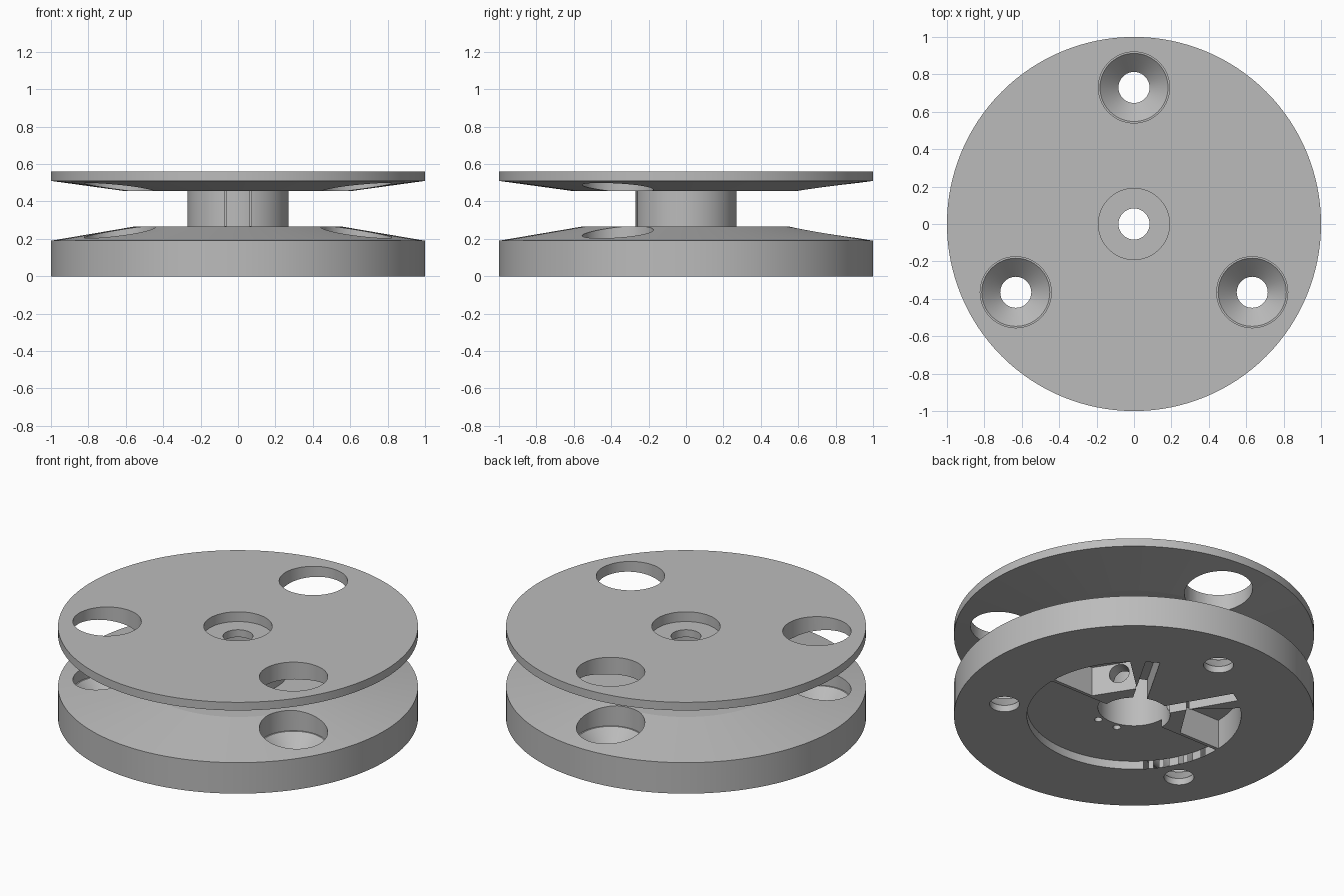
import bpy, bmesh
from math import radians, cos, sin, pi
from mathutils import Vector, Matrix

cube = bpy.data.objects.get("Cube")
if cube:
    bpy.data.objects.remove(cube, do_unlink=True)

grey = bpy.data.materials.new("plain_grey")
grey.use_nodes = True
COLOUR = (0.5, 0.5, 0.5, 1)
grey.diffuse_color = COLOUR
grey.node_tree.nodes["Principled BSDF"].inputs["Base Color"].default_value = COLOUR


def make_object(name, bm):
    bmesh.ops.recalc_face_normals(bm, faces=bm.faces)
    mesh = bpy.data.meshes.new(name)
    bm.to_mesh(mesh)
    bm.free()
    mesh.materials.append(grey)
    obj = bpy.data.objects.new(name, mesh)
    bpy.context.collection.objects.link(obj)
    return obj


def lathe(name, profile, steps, offset=(0, 0, 0)):
    """Revolve a closed (radius, height) profile about z; radius 0 is the axis."""
    bm = bmesh.new()
    verts = [bm.verts.new((r, 0, z)) for r, z in profile]
    edges = [bm.edges.new((a, b)) for a, b in zip(verts, verts[1:] + verts[:1])]
    bmesh.ops.spin(bm, geom=verts + edges, axis=(0, 0, 1), cent=(0, 0, 0),
                   angle=2 * pi, steps=steps)
    bmesh.ops.remove_doubles(bm, verts=bm.verts, dist=1e-5)
    bmesh.ops.dissolve_degenerate(bm, edges=bm.edges, dist=1e-6)
    bmesh.ops.translate(bm, verts=bm.verts, vec=offset)
    return make_object(name, bm)


def cylinder(name, radius, z0, z1, x=0, y=0, steps=64):
    bm = bmesh.new()
    bmesh.ops.create_cone(bm, cap_ends=True, segments=steps, radius1=radius,
                          radius2=radius, depth=z1 - z0,
                          matrix=Matrix.Translation((x, y, (z0 + z1) / 2)))
    return make_object(name, bm)


def prism(name, points, z0, z1):
    bm = bmesh.new()
    face = bm.faces.new([bm.verts.new((x, y, z0)) for x, y in points])
    top = bmesh.ops.extrude_face_region(bm, geom=[face])["geom"]
    bmesh.ops.translate(bm, verts=[v for v in top if isinstance(v, bmesh.types.BMVert)],
                        vec=(0, 0, z1 - z0))
    return make_object(name, bm)


def bar(name, length, start, width, z0, z1, angle):
    """Box running outward along a radial direction."""
    d = Vector((cos(angle), sin(angle)))
    n = Vector((-d.y, d.x)) * width / 2
    a, b = d * start, d * (start + length)
    return prism(name, [a - n, b - n, b + n, a + n], z0, z1)


def cut(target, cutters):
    bpy.context.view_layer.objects.active = target
    for c in cutters:
        c.hide_render = True
        mod = target.modifiers.new("cut", 'BOOLEAN')
        mod.operation = 'DIFFERENCE'
        mod.solver = 'EXACT'
        mod.object = c
        bpy.ops.object.modifier_apply(modifier=mod.name)
        bpy.data.objects.remove(c, do_unlink=True)


def arc(radius, a0, a1, n):
    return [(radius * cos(a0 + (a1 - a0) * i / n), radius * sin(a0 + (a1 - a0) * i / n))
            for i in range(n + 1)]


# Main turned parts
lower = lathe("lower_flange_and_hub",
              [(.2, 0), (1, 0), (1, .19), (.56, .265), (.27, .265), (.27, .455), (.2, .455)], 128)
upper = lathe("upper_flange",
              [(.083, .455), (.6, .455), (1, .51), (1, .56), (.19, .56), (.19, .5), (.083, .5)], 128)

# Three screw positions: countersunk below, clear access above
SCREWS = [radians(a) for a in (90, 210, 330)]
for a in SCREWS:
    x, y = .73 * cos(a), .73 * sin(a)
    cut(lower, [lathe("countersink",
                      [(0, -.1), (.083, -.1), (.083, .04), (.182, .14), (.19, .14), (.19, .4), (0, .4)],
                      64, (x, y, 0))])
    cut(upper, [cylinder("access_hole", .19, .4, .7, x, y)])

# Shallow half-round recess under the front half
cut(lower, [prism("half_recess", arc(.595, pi, 2 * pi, 64), -.1, .05)])

# Mirrored pockets, radial slots, cross holes and wire holes
for s in (1, -1):
    corners = [(.32, .02)] + arc(.595, radians(2), radians(48), 16) + [(.18, .24)]
    pocket = prism("pocket", [(s * x, y) for x, y in corners], -.1, .18)
    slot = bar("radial_slot", .45, .15, .08, -.1, .12, pi / 2 - s * radians(30))

    d = Vector((s * cos(radians(33)), sin(radians(33)), 0))
    bm = bmesh.new()
    bmesh.ops.create_cone(bm, cap_ends=True, segments=48, radius1=.058, radius2=.058, depth=.26,
                          matrix=Matrix.Translation(d * .25 + Vector((0, 0, .115)))
                          @ d.to_track_quat('Z', 'Y').to_matrix().to_4x4())
    cross = make_object("cross_hole", bm)

    wire = cylinder("wire_hole", .022, -.1, .5, s * .067, -.228, 32)
    slit = prism("wire_slit", [(s * .067 - .006, -.3), (s * .067 + .006, -.3),
                               (s * .067 + .006, -.228), (s * .067 - .006, -.228)], .27, .5)
    cut(lower, [pocket, slot, cross, wire, slit])

# Smooth the round walls, keep every turned edge crisp
for obj in (lower, upper):
    bpy.ops.object.select_all(action='DESELECT')
    obj.select_set(True)
    bpy.context.view_layer.objects.active = obj
    bpy.ops.object.shade_smooth_by_angle(angle=radians(6.5))
